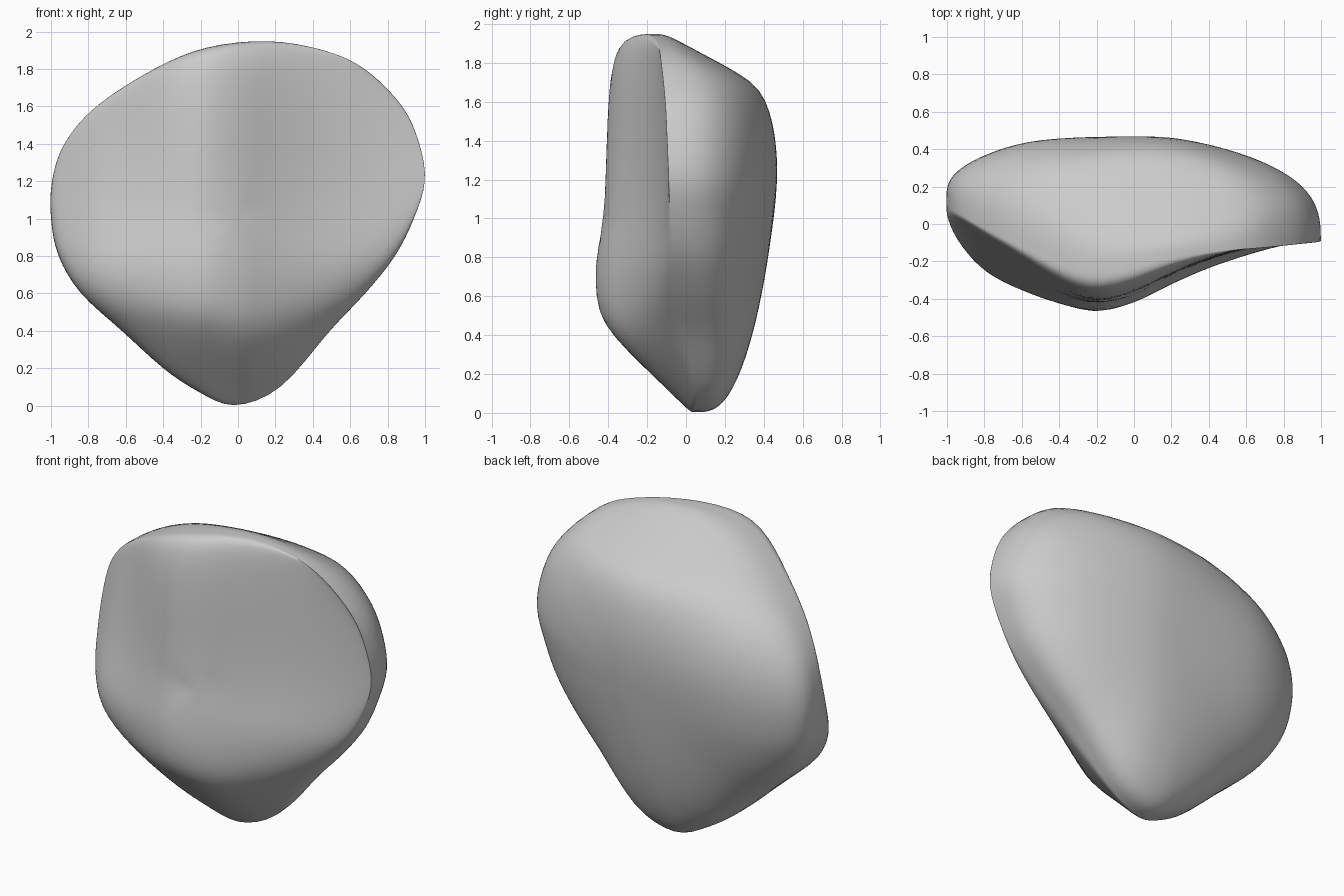
import bpy, bmesh, math
from mathutils import Vector

if "Cube" in bpy.data.objects:
    bpy.data.objects.remove(bpy.data.objects["Cube"])

# Widest outline of the stone, running up its left side and down its right
RIM = [Vector(p) for p in (
    (-.02, .05, 0), (.23, .07, .1), (.49, .06, .4), (.68, .03, .6),
    (.84, -.02, .8), (.94, -.07, 1), (1, -.09, 1.2), (.97, -.1, 1.4),
    (.88, -.11, 1.6), (.68, -.13, 1.8), (.46, -.14, 1.9), (.16, -.16, 1.95),
    (-.17, -.21, 1.915), (-.45, -.17, 1.8), (-.76, -.03, 1.6), (-.93, .06, 1.4),
    (-.995, .12, 1.2), (-1, .13, 1), (-.96, .09, .8), (-.84, .01, .6),
    (-.62, -.01, .4), (-.4, .01, .2), (-.22, .04, .08))]
# Depth of the front ridge at even steps across x
RIDGE = [-.22, -.33, -.395, -.45, -.485, -.435, -.34, -.26, -.205, -.17, -.155]
CENTRE = Vector((0, 0, 1))
STEPS, RINGS = 4, 28


def catmull(a, b, c, d, t):
    return (b * 2 + (c - a) * t + (a * 2 - b * 5 + c * 4 - d) * t**2
            + (b * 3 - a - c * 3 + d) * t**3) * .5


def smooth_max(a, b, k=.1):
    return (a + b + math.sqrt((a - b)**2 + k * k)) / 2


def front_depth(x, z):
    last = len(RIDGE) - 1
    u = min(max((x + 1) / 2 * last, 0), last - .001)
    i = int(u)
    y = catmull(*(RIDGE[min(max(i + k, 0), last)] for k in (-1, 0, 1, 2)), u - i)
    # Slightly hollow face, leaning back towards the upper left
    rise = smooth_max(0, z - .75)
    y += .07 * math.tanh(rise * 3) + rise * .5 * smooth_max(0, -.35 - x)
    # Undercut towards the foot, deeper on both flanks
    flanks = .7 * smooth_max(0, x - .05) + .4 * smooth_max(0, -.25 - x)
    return smooth_max(y, flanks - .03 - z)


def back_depth(x, z):
    y = .49 - .15 * smooth_max(0, 1.2 - z, .2)
    y -= .16 * smooth_max(0, abs(x + .2) - .4)
    # Sloping upper face
    return -smooth_max(-y, 1.8 * (z - 1.97))


# Smooth closed rim
n = len(RIM)
rim = [catmull(*(RIM[(i + k) % n] for k in (-1, 0, 1, 2)), j / STEPS)
       for i in range(n) for j in range(STEPS)]
count = len(rim)

bm = bmesh.new()
edge = [bm.verts.new(p) for p in rim]


def shell(depth, power):
    """Domed cap from the rim to the given depth surface."""
    outer = edge
    for r in range(RINGS - 1, 0, -1):
        u = r / RINGS
        t = math.pi / 2 * u * u * (3 - 2 * u)
        s, lift = math.sin(t)**(2 / power), math.cos(t)**(2 / power)
        ring = []
        for p in rim:
            q = CENTRE.lerp(p, s)
            q.y = p.y + (depth(q.x, q.z) - p.y) * lift
            ring.append(bm.verts.new(q))
        for i in range(count):
            j = (i + 1) % count
            bm.faces.new((outer[i], outer[j], ring[j], ring[i]))
        outer = ring
    tip = bm.verts.new((0, depth(0, CENTRE.z), CENTRE.z))
    for i in range(count):
        bm.faces.new((outer[i], outer[(i + 1) % count], tip))


shell(front_depth, 4.8)
shell(back_depth, 3)
bmesh.ops.recalc_face_normals(bm, faces=bm.faces)

mesh = bpy.data.meshes.new("stone")
bm.to_mesh(mesh)
bm.free()
stone = bpy.data.objects.new("stone", mesh)
bpy.context.collection.objects.link(stone)

# Plain grey stone
grey = bpy.data.materials.new("stone grey")
grey.use_nodes = True
colour = (.6, .6, .6, 1)
grey.diffuse_color = colour
grey.node_tree.nodes["Principled BSDF"].inputs["Base Color"].default_value = colour
mesh.materials.append(grey)

# Soften the blend and shade smooth
relax = stone.modifiers.new("relax", "SMOOTH")
relax.factor, relax.iterations = .5, 4
for face in mesh.polygons:
    face.use_smooth = True
